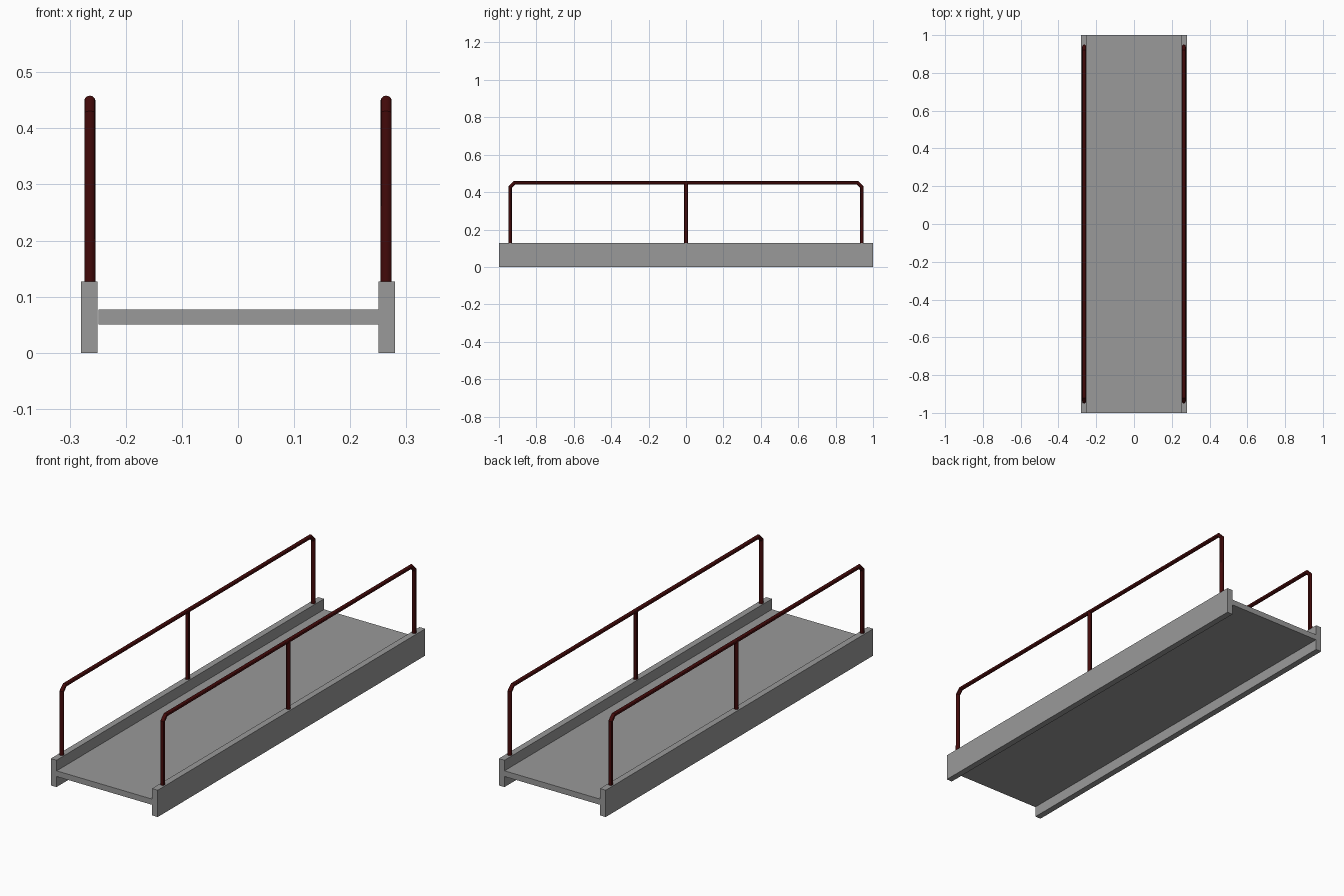
import bpy

if "Cube" in bpy.data.objects:
    bpy.data.objects.remove(bpy.data.objects["Cube"], do_unlink=True)


def make_material(name, color):
    mat = bpy.data.materials.new(name)
    mat.use_nodes = True
    mat.diffuse_color = color
    mat.node_tree.nodes["Principled BSDF"].inputs["Base Color"].default_value = color
    return mat


grey = make_material("concrete grey", (0.32, 0.32, 0.32, 1))
red = make_material("dark red paint", (0.055, 0.003, 0.003, 1))


def box(name, x, z, mat):
    """Full-length box spanning the given x and z ranges."""
    bpy.ops.mesh.primitive_cube_add(size=1, location=(sum(x) / 2, 0, sum(z) / 2))
    ob = bpy.context.object
    ob.name = name
    ob.scale = (x[1] - x[0], 2, z[1] - z[0])
    bpy.ops.object.transform_apply(location=False, rotation=False)
    ob.data.materials.append(mat)


def tube(name, points, mat, radius=0.01):
    """Round bar swept along a straight-segment path."""
    curve = bpy.data.curves.new(name, "CURVE")
    curve.dimensions = "3D"
    curve.bevel_depth = radius
    curve.bevel_resolution = 4
    curve.use_fill_caps = True
    spline = curve.splines.new("POLY")
    spline.points.add(len(points) - 1)
    for p, co in zip(spline.points, points):
        p.co = (*co, 1)
    ob = bpy.data.objects.new(name, curve)
    bpy.context.collection.objects.link(ob)
    bpy.ops.object.select_all(action="DESELECT")
    ob.select_set(True)
    bpy.context.view_layer.objects.active = ob
    bpy.ops.object.convert(target="MESH")
    ob = bpy.context.object
    ob.data.materials.clear()
    ob.data.materials.append(mat)
    bpy.ops.object.shade_smooth_by_angle()


# Walkway slab between the side beams
box("deck", (-0.249, 0.251), (0.05, 0.077), grey)

# Side beams with their handrails
base, top, end, bend = 0.12, 0.449, 0.94, 0.022
for side, s in (("left", 1), ("right", -1)):
    box(side + "_beam", sorted((s * 0.25, s * 0.28)), (0, 0.127), grey)
    x = s * 0.264
    tube(side + "_handrail", [
        (x, -end, base), (x, -end, top - bend), (x, bend - end, top),
        (x, end - bend, top), (x, end, top - bend), (x, end, base)], red)
    tube(side + "_middle_post", [(x, 0, base), (x, 0, top)], red)
